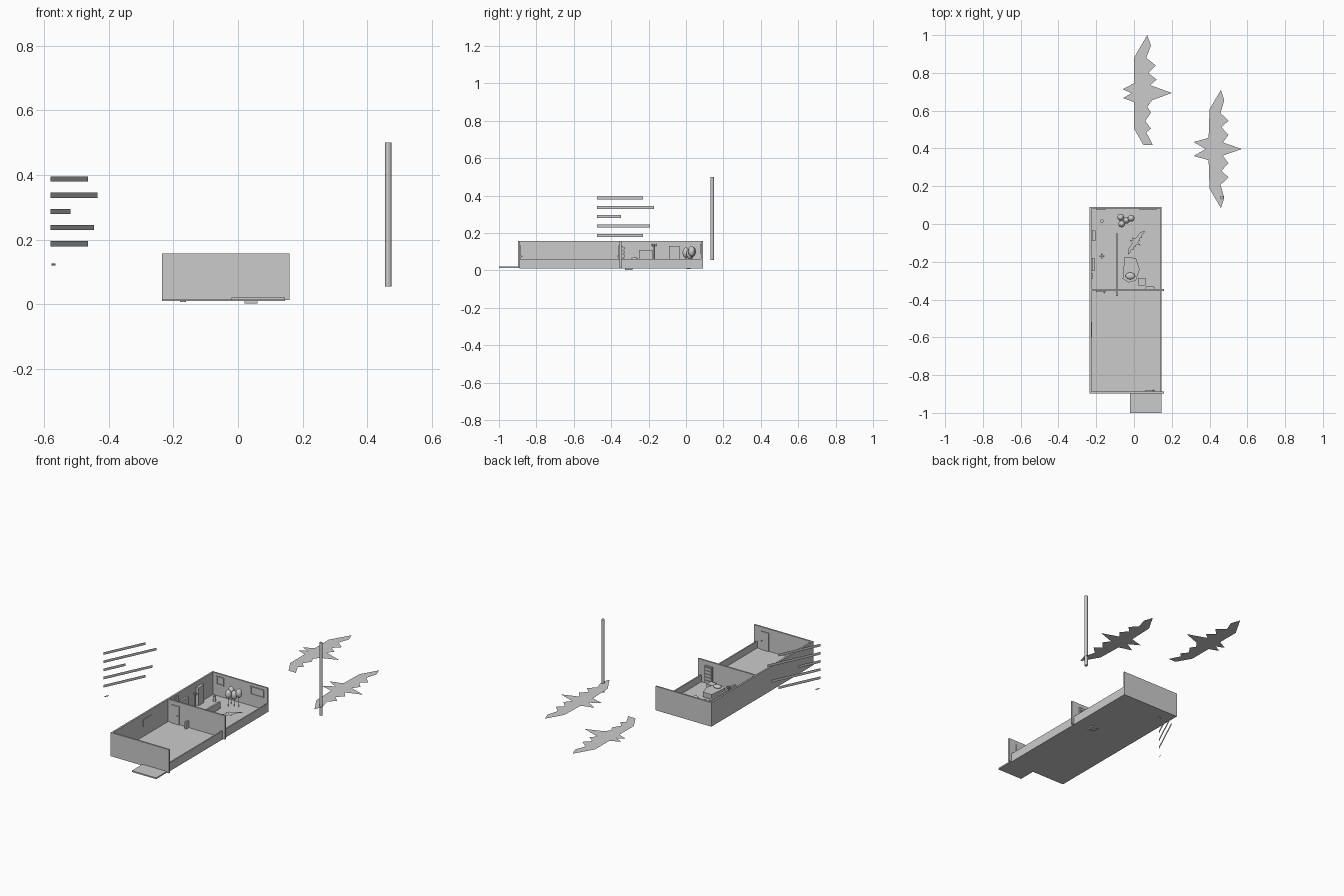
import bpy, bmesh, math

if "Cube" in bpy.data.objects:
    bpy.data.objects.remove(bpy.data.objects["Cube"])

def finish(name, bm):
    me = bpy.data.meshes.new(name)
    bm.to_mesh(me)
    bm.free()
    ob = bpy.data.objects.new(name, me)
    bpy.context.collection.objects.link(ob)
    return ob

def box(name, x0, x1, y0, y1, z0, z1, bevel=0):
    bm = bmesh.new()
    bmesh.ops.create_cube(bm, size=1)
    for v in bm.verts:
        v.co = ((x0 + x1) / 2 + v.co.x * (x1 - x0), (y0 + y1) / 2 + v.co.y * (y1 - y0),
                (z0 + z1) / 2 + v.co.z * (z1 - z0))
    ob = finish(name, bm)
    if bevel:
        m = ob.modifiers.new("bevel", 'BEVEL')
        m.width, m.segments = bevel, 3
    return ob

def cylinder(name, x, y, z0, z1, r, sides=12):
    bm = bmesh.new()
    bmesh.ops.create_cone(bm, cap_ends=True, segments=sides, radius1=r, radius2=r, depth=z1 - z0)
    bmesh.ops.translate(bm, verts=bm.verts, vec=(x, y, (z0 + z1) / 2))
    return finish(name, bm)

def ball(name, x, y, z, rx, ry, rz):
    bm = bmesh.new()
    bmesh.ops.create_uvsphere(bm, u_segments=20, v_segments=12, radius=1)
    for v in bm.verts:
        v.co = (x + v.co.x * rx, y + v.co.y * ry, z + v.co.z * rz)
    for f in bm.faces:
        f.smooth = True
    return finish(name, bm)

def flat(name, pts, z, scale=1, angle=0, move=(0, 0)):
    bm = bmesh.new()
    c, s = math.cos(angle) * scale, math.sin(angle) * scale
    bm.faces.new([bm.verts.new((x * c - y * s + move[0], x * s + y * c + move[1], z))
                  for x, y in pts])
    bmesh.ops.recalc_face_normals(bm, faces=bm.faces)
    bmesh.ops.triangulate(bm, faces=bm.faces)
    return finish(name, bm)

# Floor, step and walls (right side and partition are cut low)
box("floor", -.235, .145, -.89, .09, .01, .02)
box("front_step", -.02, .145, -1, -.89, .012, .02)
box("left_wall", -.235, -.225, -.89, .09, .01, .157)
box("back_wall", -.235, .145, .08, .09, .01, .157)
box("front_wall", -.235, .16, -.897, -.887, .012, .157)
box("middle_wall", -.235, .16, -.355, -.345, .012, .157)
box("low_right_wall", .137, .145, -.89, .09, .01, .062)
box("low_partition", -.096, -.085, -.38, -.05, .02, .062)

# Doors, each a panel with a knob
for name, x, y, s in (("front_door", .085, -.887, 1), ("middle_door", -.175, -.355, -1)):
    ya, yb = sorted((y, y + s * .005))
    box(name, x - .026, x + .026, ya, yb, .02, .132)
    ball(name + "_knob", x + .018, y + s * .008, .075, .004, .004, .004)

# Windows and framed picture
def window(name, x0, x1, y, z0, z1):
    t = .006
    for i, (a, b, c, d) in enumerate(((x0, x1, z0, z0 + t), (x0, x1, z1 - t, z1),
                                     (x0, x0 + t, z0, z1), (x1 - t, x1, z0, z1))):
        box(f"{name}_frame_{i}", a, b, y - .006, y, c, d)
    box(name + "_pane", x0, x1, y - .002, y, z0, z1)

window("bedroom_window", .03, .12, .08, .09, .14)
window("hall_window", -.2, -.15, .08, .09, .14)
box("living_room_picture", -.225, -.222, -.6, -.52, .085, .125)
box("hall_picture", -.225, -.219, -.29, -.26, .105, .145)

# Hall furniture along the left wall
box("wardrobe", -.222, -.205, -.09, -.035, .02, .13)
box("sideboard", -.222, -.21, -.25, -.18, .02, .11)
cylinder("coat_stand", -.17, -.17, .02, .14, .004)
cylinder("coat_stand_foot", -.17, -.17, .01, .025, .015)
for i in range(4):
    a = i * math.pi / 2
    ball("coat_hook", -.17 + .01 * math.cos(a), -.17 + .01 * math.sin(a), .135, .004, .004, .008)
cylinder("hall_stool", -.17, .015, .007, .05, .009)

# Bed, pillow and bedside box
outline = [(-.06, -.29), (-.03, -.31), (.01, -.3), (.03, -.24), (.01, -.18), (-.05, -.175), (-.055, -.23)]
bed = flat("bed", outline, .025)
m = bed.modifiers.new("thickness", 'SOLIDIFY')
m.thickness, m.offset = .03, 0
bed.location.z = .015
ball("pillow", -.02, -.275, .06, .025, .018, .01)
box("bedside_box", .02, .06, -.325, -.285, .002, .05)

# Chest of drawers against the middle wall
box("chest", .06, .11, -.345, -.336, .025, .13)
for i in range(5):
    box(f"chest_drawer_{i}", .063, .107, -.338, -.33, .03 + i * .02, .044 + i * .02)

# Balloons on strings
for i, (x, y, z) in enumerate(((-.07, .035, .1), (-.015, .03, .102), (-.065, .0, .095), (-.04, .02, .088))):
    ball(f"balloon_{i}", x, y, z, .018, .018, .027)
    cylinder(f"balloon_string_{i}", x, y, .012, z - .02, .0015, 6)

# Flat birds: one mirrored outline and one with uneven wings
half = [(-.02, 0), (-.085, .037), (-.065, .02), (-.01, .057), (0, .21), (.06, .313), (.078, .26),
        (.058, .19), (.1, .15), (.063, .115), (.1, .075), (.07, .035), (.17, 0)]
half[1], half[2] = half[2], half[1]
half[1] = (-.085, .037)
half[2] = (-.025, .053)
half[3] = (-.005, .06)
bird = half + [(x, -y) for x, y in half[-2:0:-1]]
flat("large_bird", bird, .11, move=(.4, .397))
flat("floor_bird", bird, .03, .25, math.radians(-35), (0, -.09))
uneven = [(.07, 1), (0, .88), (.0, .745), (-.06, .713), (-.012, .693), (-.058, .667), (0, .645),
          (0, .505), (.05, .418), (.1, .418), (.065, .485), (.09, .505), (.06, .545), (.09, .59),
          (.07, .62), (.095, .655), (.2, .694), (.085, .735), (.12, .765), (.075, .8),
          (.115, .84), (.065, .88), (.09, .945)]
flat("far_bird", uneven, .11)

# Standing pole
cylinder("pole", .465, .14, .055, .5, .0095, 16)

# Plain thin strips floating beside the house
for i, (a, b, z) in enumerate(((0, .8, .387), (0, 1, .337), (0, .42, .287), (0, .93, .237), (0, .8, .187),
                               (.02, .1, .122))):
    h = .008 if i < 5 else .003
    p = [(-.58 + .145 * t, -.475 + .305 * t) for t in (a, b)]
    bm = bmesh.new()
    bm.faces.new([bm.verts.new((*q, z + d)) for q, d in
                  ((p[0], -h), (p[1], -h), (p[1], h), (p[0], h))])
    finish(f"side_strip_{i}", bm)
